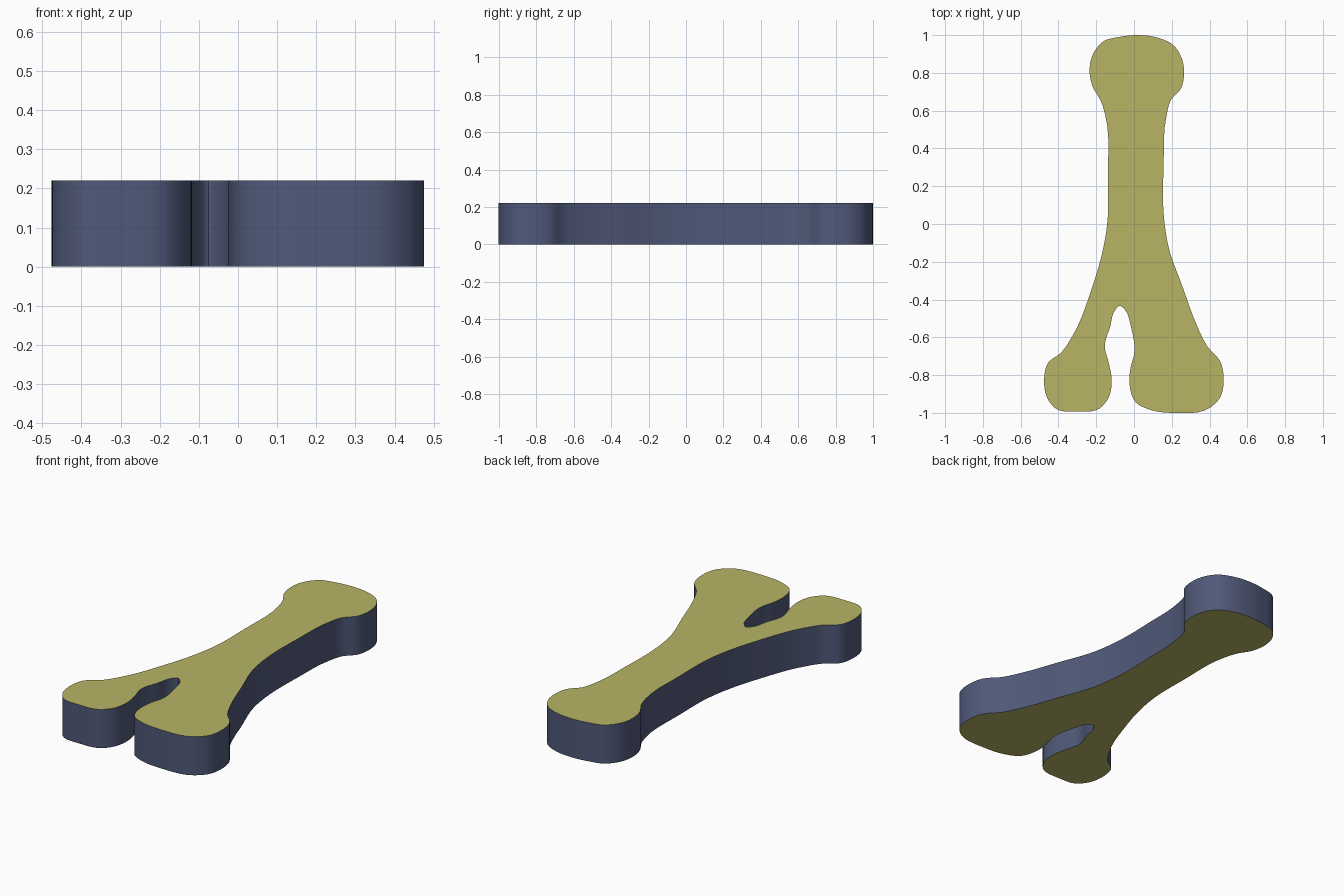
import bpy, bmesh
from mathutils import Vector

if "Cube" in bpy.data.objects:
    bpy.data.objects.remove(bpy.data.objects["Cube"])

HEIGHT = 0.22
STEPS = 5

# Outline control points, clockwise, grouped by part
head = [(-0.08, 0.99), (0.02, 1.0), (0.12, 0.988), (0.21, 0.945), (0.252, 0.88), (0.265, 0.80), (0.25, 0.72)]
right_edge = [(0.195, 0.655), (0.17, 0.56), (0.157, 0.32), (0.16, 0.02), (0.18, -0.11), (0.26, -0.34), (0.33, -0.53), (0.39, -0.65)]
right_foot = [(0.455, -0.725), (0.475, -0.82), (0.455, -0.92), (0.40, -0.974), (0.21, -1.0), (0.09, -0.985),
              (0.01, -0.945), (-0.025, -0.83), (-0.018, -0.76)]
slot = [(0.002, -0.68), (-0.015, -0.55), (-0.048, -0.455), (-0.075, -0.433), (-0.105, -0.465), (-0.125, -0.54), (-0.155, -0.65)]
left_foot = [(-0.135, -0.73), (-0.118, -0.83), (-0.135, -0.92), (-0.18, -0.975), (-0.31, -0.993), (-0.41, -0.98),
             (-0.455, -0.93), (-0.476, -0.83), (-0.455, -0.735)]
left_edge = [(-0.385, -0.68), (-0.33, -0.60), (-0.22, -0.33), (-0.17, -0.16), (-0.143, -0.01), (-0.138, 0.25), (-0.153, 0.58),
             (-0.175, 0.65), (-0.22, 0.73), (-0.235, 0.81), (-0.217, 0.90), (-0.16, 0.968)]


def smooth_loop(points):
    """Closed centripetal-style spline through the points (chord-scaled tangents)."""
    p = [Vector(q) for q in points]
    n = len(p)

    def tangent(i):
        a, b, c = p[i - 1], p[i], p[(i + 1) % n]
        da, dc = (b - a).length, (c - b).length
        return ((b - a) / da * dc + (c - b) / dc * da) / (da + dc)

    result = []
    for i in range(n):
        j = (i + 1) % n
        d = (p[j] - p[i]).length
        m0, m1 = tangent(i) * d, tangent(j) * d
        for k in range(STEPS):
            t = k / STEPS
            result.append(p[i] * (2*t**3 - 3*t**2 + 1) + m0 * (t**3 - 2*t**2 + t)
                          + p[j] * (3*t**2 - 2*t**3) + m1 * (t**3 - t**2))
    return result


def material(name, color):
    m = bpy.data.materials.new(name)
    m.diffuse_color = (*color, 1)
    m.use_nodes = True
    m.node_tree.nodes["Principled BSDF"].inputs["Base Color"].default_value = m.diffuse_color
    return m


# Bone slab: filled outline extruded upward
bm = bmesh.new()
outline = smooth_loop(head + right_edge + right_foot + slot + left_foot + left_edge)
base = bm.faces.new([bm.verts.new((v.x, v.y, 0)) for v in outline])
extruded = bmesh.ops.extrude_face_region(bm, geom=[base], use_keep_orig=True)
bmesh.ops.translate(bm, vec=(0, 0, HEIGHT),
                    verts=[g for g in extruded["geom"] if isinstance(g, bmesh.types.BMVert)])
bmesh.ops.recalc_face_normals(bm, faces=bm.faces)
bm.normal_update()
for f in bm.faces:
    f.material_index = 0 if abs(f.normal.z) > 0.5 else 1

mesh = bpy.data.meshes.new("bone")
bm.to_mesh(mesh)
bm.free()
mesh.materials.append(material("cap_yellow", (0.48, 0.46, 0.13)))
mesh.materials.append(material("side_blue", (0.08, 0.10, 0.19)))
bone = bpy.data.objects.new("bone", mesh)
bpy.context.collection.objects.link(bone)

# Smooth walls, crisp rims
bpy.context.view_layer.objects.active = bone
bone.select_set(True)
bpy.ops.object.shade_smooth_by_angle()
